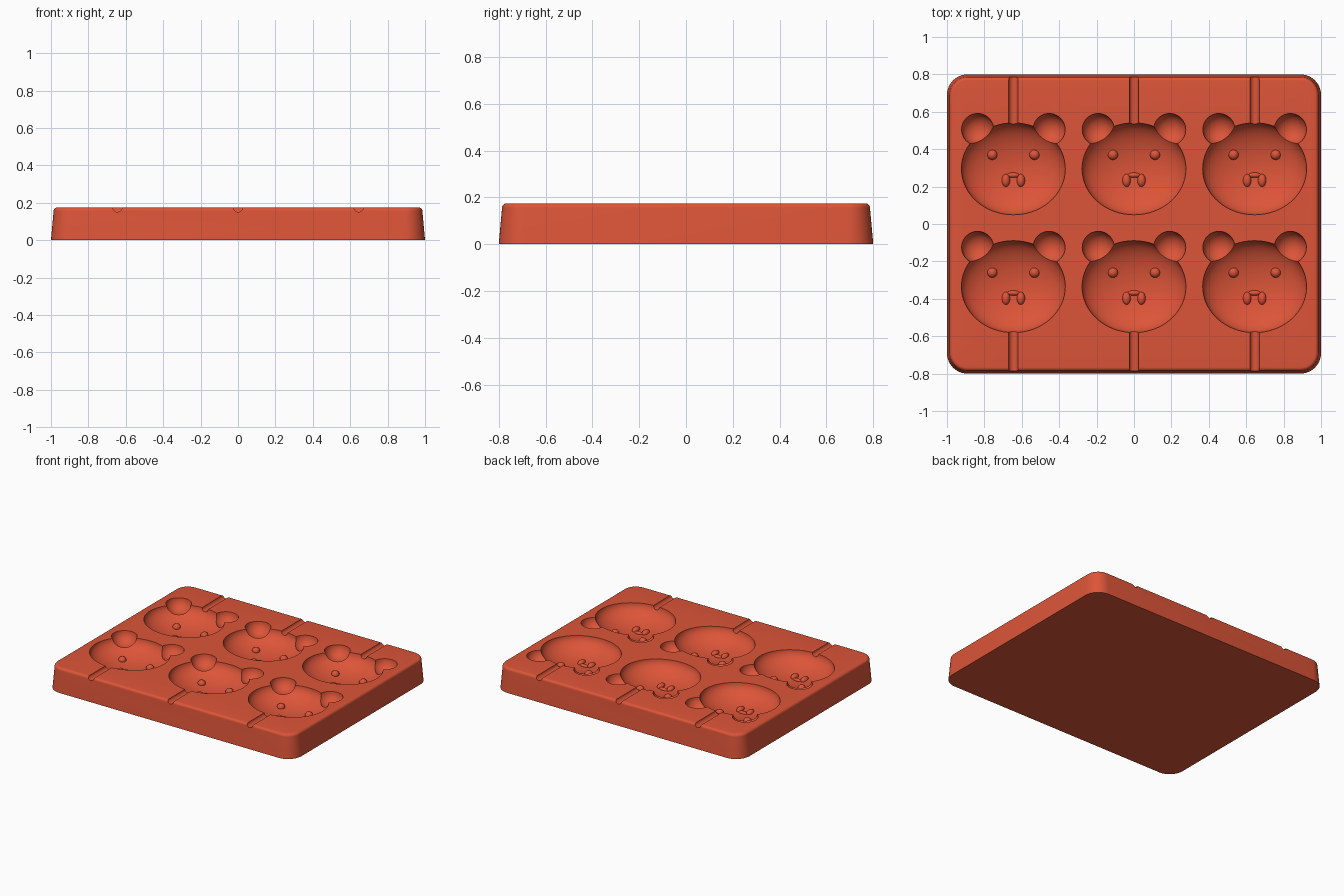
import bpy, bmesh, math

if "Cube" in bpy.data.objects:
    bpy.data.objects.remove(bpy.data.objects["Cube"], do_unlink=True)

HEIGHT = 0.175
HEAD = (0.278, 0.246, 0.12)
COLUMNS = (-0.645, 0, 0.645)
ROWS = (("back", 0.295, 1), ("front", -0.335, -1))

red = bpy.data.materials.new("terracotta red")
red.use_nodes = True
COLOUR = (0.72, 0.09, 0.04, 1)
red.diffuse_color = COLOUR
red.node_tree.nodes["Principled BSDF"].inputs["Base Color"].default_value = COLOUR


def make_object(name, bm):
    bmesh.ops.recalc_face_normals(bm, faces=bm.faces)
    mesh = bpy.data.meshes.new(name)
    bm.to_mesh(mesh)
    bm.free()
    mesh.materials.append(red)
    obj = bpy.data.objects.new(name, mesh)
    bpy.context.collection.objects.link(obj)
    return obj


def ellipsoid(name, centre, radii, segments=48):
    bm = bmesh.new()
    bmesh.ops.create_uvsphere(bm, u_segments=segments, v_segments=segments // 2, radius=1)
    bmesh.ops.scale(bm, vec=radii, verts=bm.verts)
    bmesh.ops.translate(bm, vec=centre, verts=bm.verts)
    return make_object(name, bm)


def groove_rod(name, x, y_start, y_end, radius=0.025):
    bm = bmesh.new()
    sides = 24
    rings = [[bm.verts.new((x + radius * math.cos(math.tau * i / sides), y,
                            HEIGHT + 0.001 + radius * math.sin(math.tau * i / sides)))
              for i in range(sides)] for y in (y_start, y_end)]
    for i in range(sides):
        j = (i + 1) % sides
        bm.faces.new((rings[0][i], rings[0][j], rings[1][j], rings[1][i]))
    for ring in rings:
        bm.faces.new(ring)
    return make_object(name, bm)


def rounded_ring(bm, inset, z, radius=0.11, steps=10):
    verts = []
    for corner, (sx, sy) in enumerate(((1, 1), (-1, 1), (-1, -1), (1, -1))):
        for k in range(steps + 1):
            a = math.pi / 2 * (corner + k / steps)
            verts.append(bm.verts.new((sx * (1 - radius) + (radius - inset) * math.cos(a),
                                       sy * (0.8 - radius) + (radius - inset) * math.sin(a), z)))
    return verts


# Tapered tray body with a rounded top edge
bm = bmesh.new()
profile = [(0, 0)]
for k in range(7):
    a = math.pi / 2 * k / 6
    profile.append((0.034 - 0.02 * math.cos(a), HEIGHT - 0.02 + 0.02 * math.sin(a)))
rings = [rounded_ring(bm, inset, z) for inset, z in profile]
for low, high in zip(rings, rings[1:]):
    for i in range(len(low)):
        j = (i + 1) % len(low)
        bm.faces.new((low[i], low[j], high[j], high[i]))
bm.faces.new(rings[0])
bm.faces.new(rings[-1])
tray = make_object("mould_tray", bm)

# Cutters for the heads, ears and stick grooves
cutters = []
for row, cy, side in ROWS:
    for x in COLUMNS:
        cutters.append(ellipsoid("head_cutter", (x, cy, HEIGHT + 0.001), HEAD, 64))
        for s in (-1, 1):
            cutters.append(ellipsoid("ear_cutter", (x + s * 0.191, cy + 0.21, HEIGHT + 0.001),
                                     (0.086, 0.086, 0.08), 40))
        cutters.append(groove_rod("groove_cutter", x, cy + side * 0.22, side * 0.85))

for cutter in cutters:
    cutter.hide_render = True
    mod = tray.modifiers.new("cut", "BOOLEAN")
    mod.operation = "DIFFERENCE"
    mod.solver = "EXACT"
    mod.object = cutter
bpy.context.view_layer.objects.active = tray
for mod in list(tray.modifiers):
    bpy.ops.object.modifier_apply(modifier=mod.name)
for cutter in cutters:
    bpy.data.objects.remove(cutter, do_unlink=True)


def bowl_z(dx, dy):
    return HEIGHT - HEAD[2] * math.sqrt(1 - (dx / HEAD[0]) ** 2 - (dy / HEAD[1]) ** 2)


# Raised face details on the bowl floors
smooth = [tray]
for row, cy, side in ROWS:
    for column, x in zip(("right", "middle", "left"), COLUMNS):
        tag = f"{row}_{column}"

        def detail(name, dx, dy, radii):
            smooth.append(ellipsoid(f"{tag}_{name}", (x + dx, cy + dy, bowl_z(dx, dy)), radii, 24))

        for s, word in ((-1, "right"), (1, "left")):
            detail(f"{word}_eye", s * 0.113, 0.075, (0.027, 0.027, 0.025))
            detail(f"{word}_muzzle", s * 0.04, -0.063, (0.022, 0.035, 0.022))
        detail("nose", 0, -0.034, (0.034, 0.014, 0.016))

bpy.ops.object.select_all(action="DESELECT")
for obj in smooth:
    obj.select_set(True)
bpy.ops.object.shade_smooth_by_angle(angle=math.radians(30))
